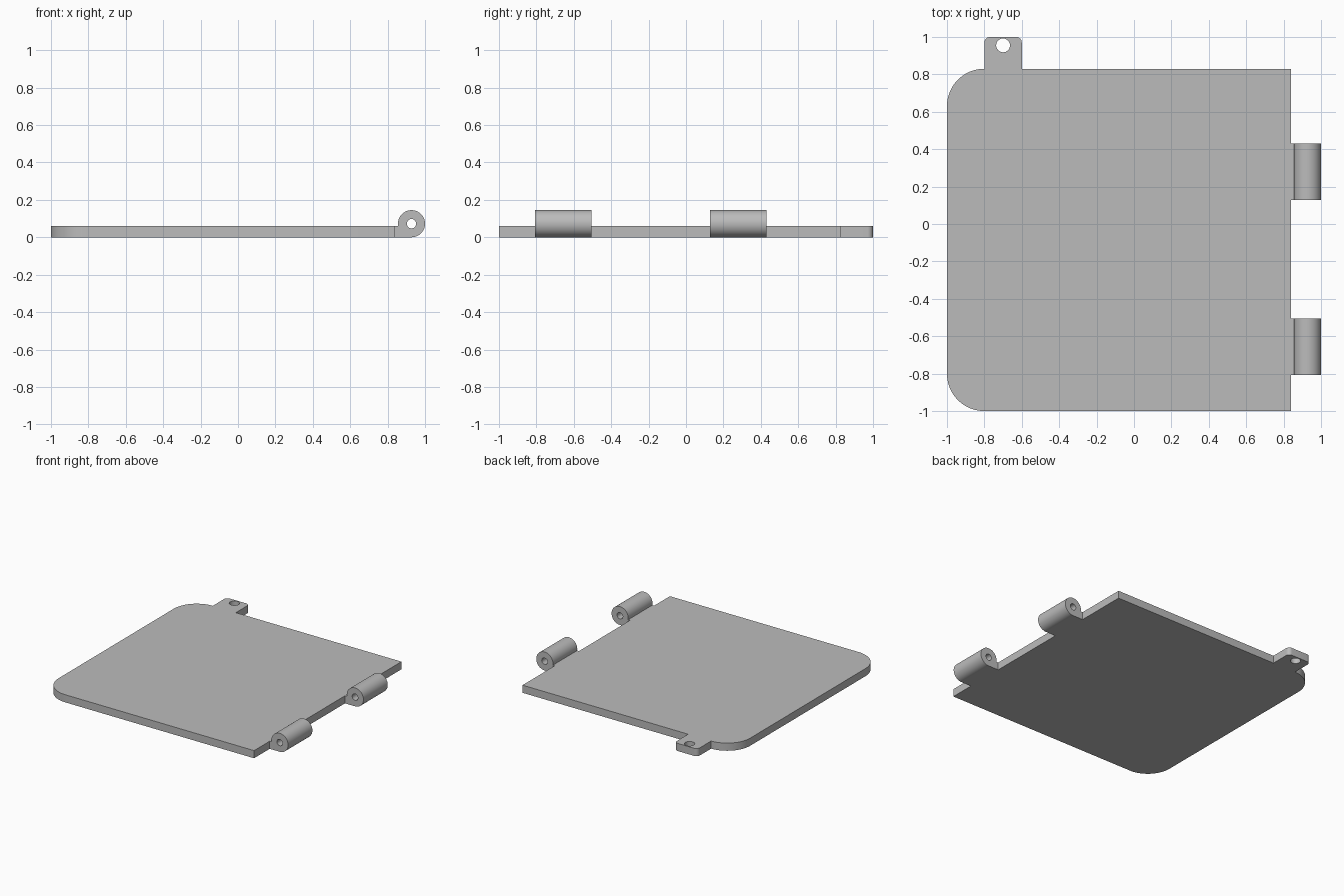
import bpy, bmesh
from math import sin, cos, radians

if "Cube" in bpy.data.objects:
    bpy.data.objects.remove(bpy.data.objects["Cube"])

GREY = (0.5, 0.5, 0.5, 1)
grey = bpy.data.materials.new("plain grey")
grey.use_nodes = True
grey.diffuse_color = GREY
grey.node_tree.nodes["Principled BSDF"].inputs["Base Color"].default_value = GREY


def arc(cx, cy, r, start, end, steps):
    """Points along a circular arc, angles in degrees."""
    angles = [radians(start + (end - start) * i / steps) for i in range(steps + 1)]
    return [(cx + r * cos(a), cy + r * sin(a)) for a in angles]


def circle(cx, cy, r, steps=32):
    return arc(cx, cy, r, 0, 360, steps)[:-1]


def extrude_profile(name, loops, depth):
    """Solid from an outline and its holes, centred on z = 0."""
    curve = bpy.data.curves.new(name, "CURVE")
    curve.dimensions = "2D"
    curve.fill_mode = "BOTH"
    curve.extrude = depth / 2
    for loop in loops:
        spline = curve.splines.new("POLY")
        spline.points.add(len(loop) - 1)
        for point, (x, y) in zip(spline.points, loop):
            point.co = (x, y, 0, 1)
        spline.use_cyclic_u = True
    obj = bpy.data.objects.new(name, curve)
    bpy.context.collection.objects.link(obj)
    bpy.ops.object.select_all(action="DESELECT")
    obj.select_set(True)
    bpy.context.view_layer.objects.active = obj
    bpy.ops.object.convert(target="MESH")
    obj = bpy.context.object
    obj.name = name

    # Weld caps to walls
    bm = bmesh.new()
    bm.from_mesh(obj.data)
    bmesh.ops.remove_doubles(bm, verts=bm.verts, dist=0.0001)
    bmesh.ops.recalc_face_normals(bm, faces=bm.faces)
    bm.to_mesh(obj.data)
    bm.free()
    obj.data.materials.clear()
    obj.data.materials.append(grey)
    bpy.ops.object.shade_smooth_by_angle(angle=radians(30))
    return obj


# Cover plate with two rounded corners and a drilled latch tab
THICK = 0.06
EDGE_X, BACK_Y = 0.84, 0.83
outline = [(EDGE_X, -1), (EDGE_X, BACK_Y), (-0.6, BACK_Y)]
outline += arc(-0.63, 0.97, 0.03, 0, 90, 8)
outline += arc(-0.77, 0.97, 0.03, 90, 180, 8)
outline += arc(-0.8, BACK_Y - 0.2, 0.2, 90, 180, 24)
outline += arc(-0.8, -0.8, 0.2, 180, 270, 24)
plate = extrude_profile("cover_plate", [outline, circle(-0.7, 0.955, 0.037)], THICK)
plate.location.z = THICK / 2

# Hinge knuckles: drilled barrels on short flat brackets
R = 0.0725
PIN_X = 1 - R
knuckle = [(EDGE_X, THICK), (EDGE_X, 0)] + arc(PIN_X, R, R, -90, 190, 56)
for name, y in (("front_hinge_knuckle", -0.655), ("back_hinge_knuckle", 0.28)):
    hinge = extrude_profile(name, [knuckle, circle(PIN_X, R, 0.025)], 0.302)
    hinge.rotation_euler.x = radians(90)
    hinge.location.y = y
